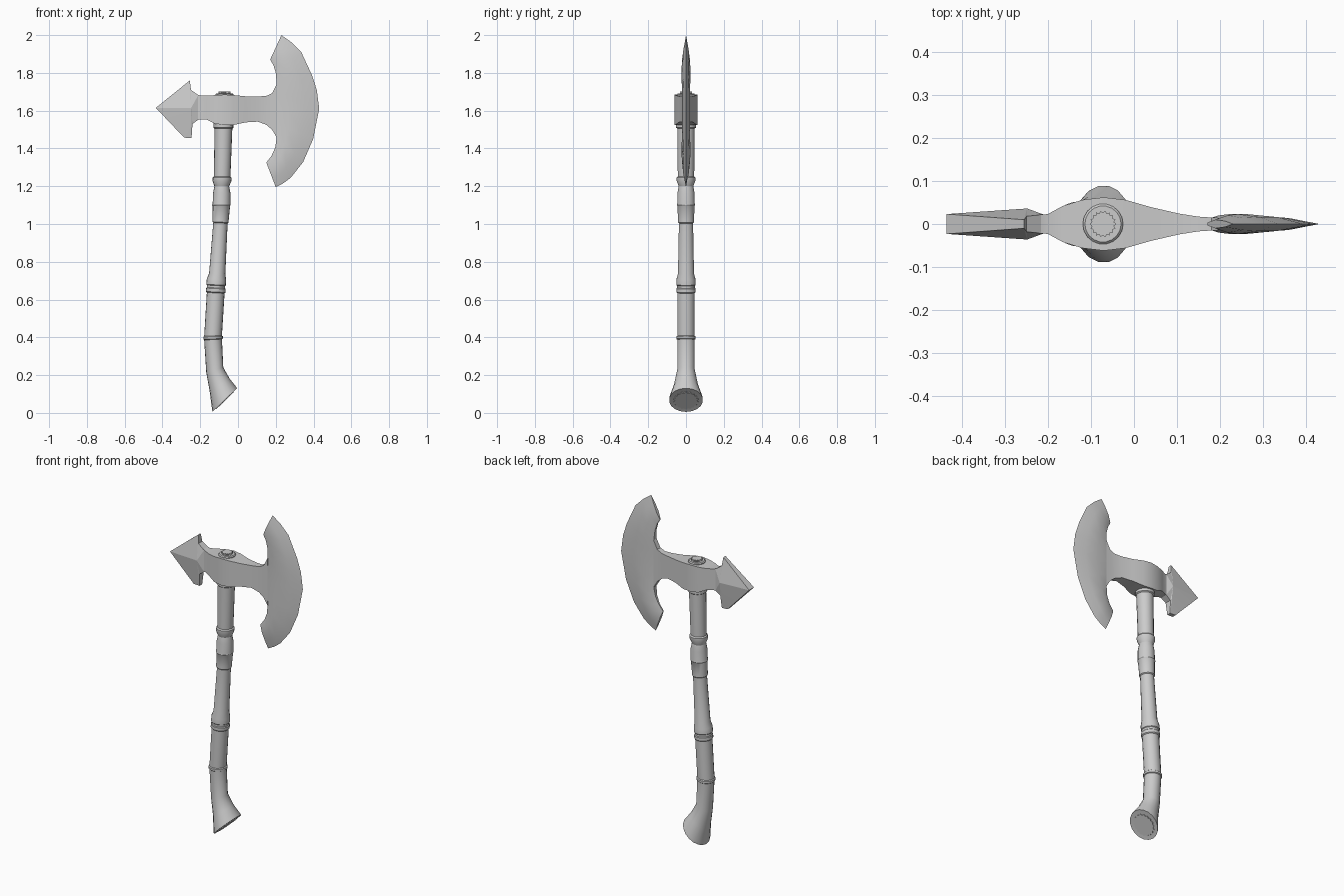
import bpy, bmesh
from math import sin, cos, pi, radians
from mathutils import Vector


def finish(name, bm, smooth=30):
    bmesh.ops.recalc_face_normals(bm, faces=bm.faces)
    me = bpy.data.meshes.new(name)
    bm.to_mesh(me)
    bm.free()
    ob = bpy.data.objects.new(name, me)
    bpy.context.collection.objects.link(ob)
    bpy.ops.object.select_all(action='DESELECT')
    ob.select_set(True)
    bpy.context.view_layer.objects.active = ob
    bpy.ops.object.shade_smooth_by_angle(angle=radians(smooth))
    return ob


def loft(name, rings, smooth=30):
    """Skin a list of closed point rings and cap both ends."""
    bm = bmesh.new()
    vs = [[bm.verts.new(p) for p in ring] for ring in rings]
    n = len(rings[0])
    for a, b in zip(vs, vs[1:]):
        for i in range(n):
            j = (i + 1) % n
            bm.faces.new((a[i], a[j], b[j], b[i]))
    bm.faces.new(vs[0])
    bm.faces.new(vs[-1])
    return finish(name, bm, smooth)


def circle(cx, cz, r, tilt=0, n=18, tooth=0):
    """Ring around the grip axis, tilted about y; tooth alternates the radius."""
    t = radians(tilt)
    ring = []
    for i in range(n):
        a = 2 * pi * i / n
        rr = r - tooth * (i % 2)
        ring.append((cx + rr * cos(a) * cos(t), rr * sin(a), cz + rr * cos(a) * sin(t)))
    return ring


# Handle: curved shaft with flared, slanted foot and turned bands (x, z, radius, tilt)
shaft = [
    (-.072, .067, .084, 44), (-.070, .068, .090, 44), (-.074, .078, .088, 44),
    (-.097, .145, .064, 36), (-.123, .228, .047, 16),
    (-.132, .388, .047, 3), (-.132, .392, .052, 2), (-.132, .404, .052, 2), (-.132, .408, .047, 2),
    (-.118, .635, .047, -3), (-.118, .640, .052, -3), (-.117, .658, .052, -3),
    (-.117, .662, .048, -3), (-.116, .674, .048, -3), (-.116, .678, .052, -3),
    (-.114, .708, .051, -3), (-.110, .738, .043, -3),
    (-.093, 1.005, .038, -3), (-.093, 1.01, .043, -3), (-.092, 1.025, .043, -3),
    (-.088, 1.095, .046, 0), (-.088, 1.10, .049, 0), (-.087, 1.11, .047, 0),
    (-.086, 1.165, .046, 0), (-.086, 1.20, .039, 0), (-.085, 1.228, .050, 0),
    (-.084, 1.245, .050, 0), (-.084, 1.252, .044, 0),
    (-.077, 1.505, .047, 0), (-.077, 1.51, .053, 0), (-.077, 1.535, .053, 0),
]
loft("handle", [circle(*s) for s in shaft])

# Toothed end plates on the foot and on top of the head
down = Vector((sin(radians(44)), 0, -cos(radians(44))))
foot = Vector((-.072, 0, .067))
loft("foot_plate", [circle(*(foot + down * d).xz, .066, 44, 36, .007) for d in (-.006, .004)])
loft("top_washer", [circle(-.072, z, r) for z, r in ((1.66, .047), (1.687, .047), (1.692, .042))])
loft("top_plate", [circle(-.072, z, .031, 0, 36, .005) for z in (1.68, 1.702)])

# Axe head body: swelling around the handle (x, bottom, top, half width)
body = [
    (-.225, 1.55, 1.69, .021), (-.20, 1.553, 1.68, .023), (-.165, 1.552, 1.68, .042),
    (-.12, 1.530, 1.682, .056), (-.07, 1.525, 1.685, .062), (-.02, 1.525, 1.682, .056),
    (.04, 1.538, 1.676, .039), (.105, 1.542, 1.675, .024), (.15, 1.525, 1.678, .017),
    (.18, 1.50, 1.692, .015), (.207, 1.455, 1.745, .014),
]
loft("head_body", [[(x, -w, b), (x, w, b), (x, w, t), (x, -w, t)] for x, b, t, w in body])

# Crescent blade: inner point, outer point, inner half thickness, body half thickness
blade = [
    (.150, 1.325, .200, 1.195, .003, .010), (.178, 1.362, .240, 1.216, .005, .020),
    (.197, 1.405, .280, 1.246, .008, .023), (.205, 1.460, .345, 1.328, .013, .023),
    (.205, 1.530, .398, 1.450, .014, .020), (.205, 1.610, .430, 1.610, .014, .020),
    (.205, 1.680, .417, 1.710, .014, .020), (.205, 1.740, .392, 1.787, .013, .023),
    (.200, 1.800, .335, 1.910, .008, .023), (.188, 1.840, .283, 1.962, .005, .020),
    (.170, 1.870, .230, 2.000, .003, .010),
]
rings = []
for ix, iz, ox, oz, ti, tm in blade:
    half = [(0, ti), (.3, tm), (.68, tm * .7)]
    section = half + [(1, 0)] + [(f, -t) for f, t in reversed(half)]
    rings.append([(ix + (ox - ix) * f, t, iz + (oz - iz) * f) for f, t in section])
loft("blade", rings)

# Rear barbed spike: outline (x, z, half thickness) fanned to a raised hub on each side
outline = [
    (-.435, 1.615, .023), (-.255, 1.760, .010), (-.249, 1.710, .018), (-.210, 1.682, .022),
    (-.210, 1.552, .022), (-.241, 1.530, .020), (-.246, 1.455, .012), (-.285, 1.457, .012),
]
bm = bmesh.new()
sides = [[bm.verts.new((x, s * t, z)) for x, z, t in outline] for s in (-1, 1)]
hubs = [bm.verts.new((-.248, s * .036, 1.615)) for s in (-1, 1)]
for i in range(len(outline)):
    j = (i + 1) % len(outline)
    for ring, hub in zip(sides, hubs):
        bm.faces.new((hub, ring[i], ring[j]))
    bm.faces.new((sides[0][i], sides[0][j], sides[1][j], sides[1][i]))
finish("rear_spike", bm, 12)
